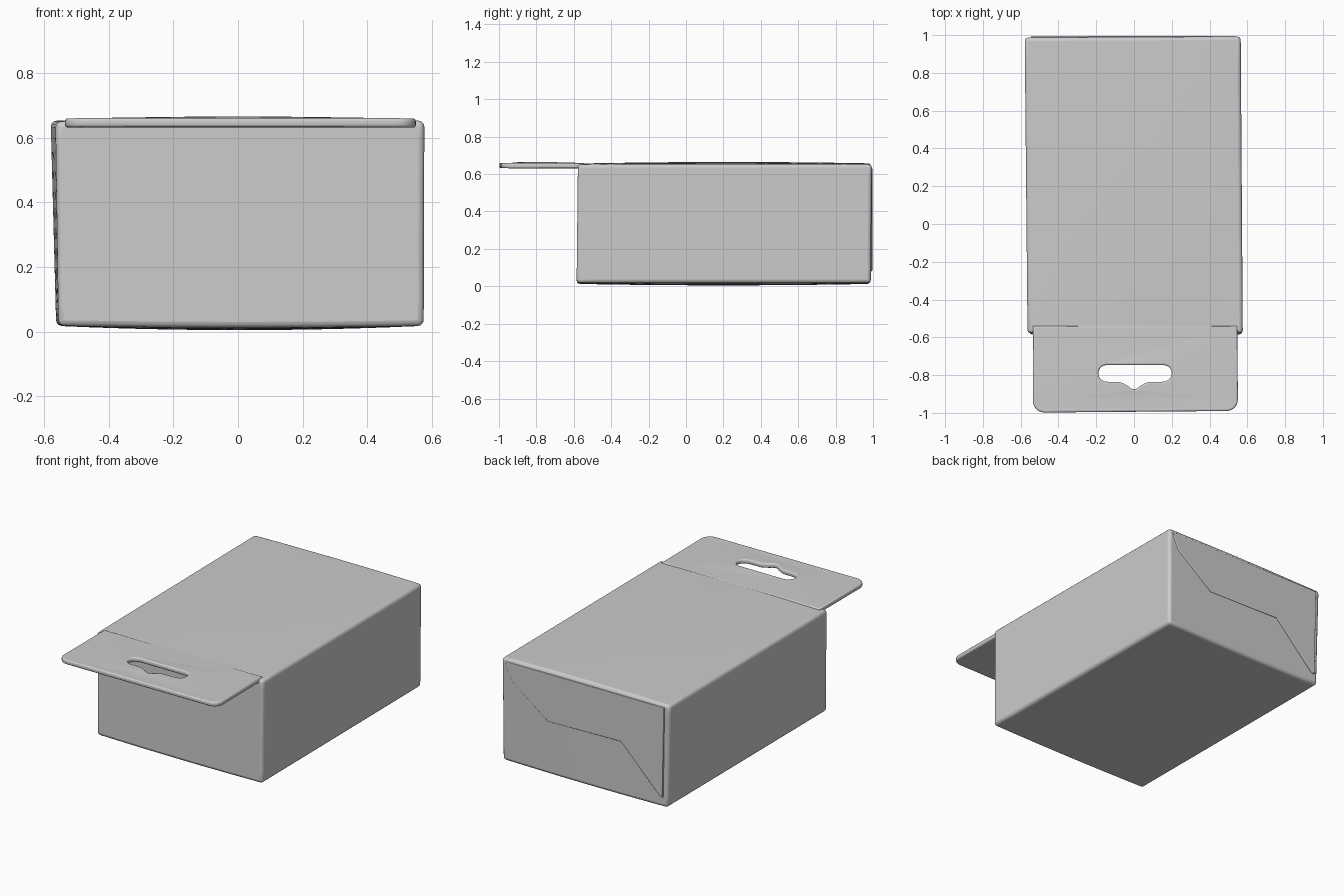
import bpy, bmesh, math
from mathutils import Vector

if "Cube" in bpy.data.objects:
    bpy.data.objects.remove(bpy.data.objects["Cube"])


def arc(cx, cy, r, a0, a1, n=6):
    """Points on an arc, angles in degrees."""
    return [(cx + r * math.cos(math.radians(a0 + (a1 - a0) * i / n)),
             cy + r * math.sin(math.radians(a0 + (a1 - a0) * i / n)))
            for i in range(n + 1)]


def plate(name, outlines, thickness, bevel):
    """Flat sheet with softened rim; outlines after the first are holes."""
    cu = bpy.data.curves.new(name, 'CURVE')
    cu.dimensions = '2D'
    cu.fill_mode = 'BOTH'
    for pts in outlines:
        s = cu.splines.new('POLY')
        s.points.add(len(pts) - 1)
        for p, (x, y) in zip(s.points, pts):
            p.co = (x, y, 0, 1)
        s.use_cyclic_u = True
    cu.extrude = thickness / 2 - bevel
    cu.bevel_depth = bevel
    cu.bevel_resolution = 2
    cu.offset = -bevel
    ob = bpy.data.objects.new(name, cu)
    bpy.context.collection.objects.link(ob)
    bpy.ops.object.select_all(action='DESELECT')
    ob.select_set(True)
    bpy.context.view_layer.objects.active = ob
    bpy.ops.object.convert(target='MESH')
    ob = bpy.context.object
    bpy.ops.object.shade_smooth_by_angle(angle=math.radians(40))
    return ob


# carton body: slightly skewed box with softly bulging panels
corners = {
    (0, 0, 0): (-0.555, -0.585, 0.018), (1, 0, 0): (0.574, -0.585, 0.018),
    (0, 0, 1): (-0.564, -0.578, 0.650), (1, 0, 1): (0.576, -0.578, 0.652),
    (0, 1, 0): (-0.562, 0.985, 0.018), (1, 1, 0): (0.562, 0.988, 0.018),
    (0, 1, 1): (-0.579, 0.987, 0.652), (1, 1, 1): (0.565, 0.993, 0.652),
}
bm = bmesh.new()
bmesh.ops.create_cube(bm, size=1)
bmesh.ops.subdivide_edges(bm, edges=bm.edges[:], cuts=9, use_grid_fill=True)
for v in bm.verts:
    u = v.co + Vector((0.5, 0.5, 0.5))
    p = Vector()
    for c, q in corners.items():
        w = 1
        for k in range(3):
            w *= u[k] if c[k] else 1 - u[k]
        p += w * Vector(q)
    p.z += (u.z * 2 - 1) * 0.013 * (4 * u.x * (1 - u.x)) * (0.4 + 2.4 * u.y * (1 - u.y))
    v.co = p
me = bpy.data.meshes.new("carton_body")
bm.to_mesh(me)
bm.free()
body = bpy.data.objects.new("carton_body", me)
bpy.context.collection.objects.link(body)
bev = body.modifiers.new("soft_edges", 'BEVEL')
bev.width = 0.018
bev.segments = 3
bev.limit_method = 'ANGLE'
bev.angle_limit = math.radians(45)
bpy.ops.object.select_all(action='DESELECT')
body.select_set(True)
bpy.context.view_layer.objects.active = body
bpy.ops.object.shade_smooth_by_angle(angle=math.radians(40))

# hang tab with slotted hole, extending forward from the top panel
outer = ([(0.547, -0.54), (-0.535, -0.54)]
         + arc(-0.475, -0.938, 0.06, 180, 270)
         + arc(0.490, -0.930, 0.06, 270, 360))
slot = (arc(-0.145, -0.791, 0.044, 90, 270, 10)
        + [(-0.075, -0.837), (-0.055, -0.845)]
        + arc(0.0, -0.842, 0.033, 215, 325)
        + [(0.055, -0.845), (0.075, -0.837)]
        + arc(0.156, -0.791, 0.044, -90, 90, 10))
tab = plate("hang_tab", [outer, slot], 0.028, 0.009)
tab.location = (0, 0, 0.645)
# bow the tab a little, so it follows the top panel
for v in tab.data.vertices:
    v.co.z += 0.006 * (1 - (v.co.x / 0.54) ** 2)

# tuck flap lying over the upper part of the rear end
flap_pts = [(-0.545, 0.635), (-0.535, 0.08), (-0.515, 0.085), (-0.25, 0.35),
            (0.25, 0.34), (0.50, 0.53), (0.535, 0.61), (0.54, 0.635)]
flap = plate("end_flap", [flap_pts], 0.018, 0.005)
flap.rotation_euler = (math.radians(90), 0, 0)
flap.location = (0, 0.987, 0)
